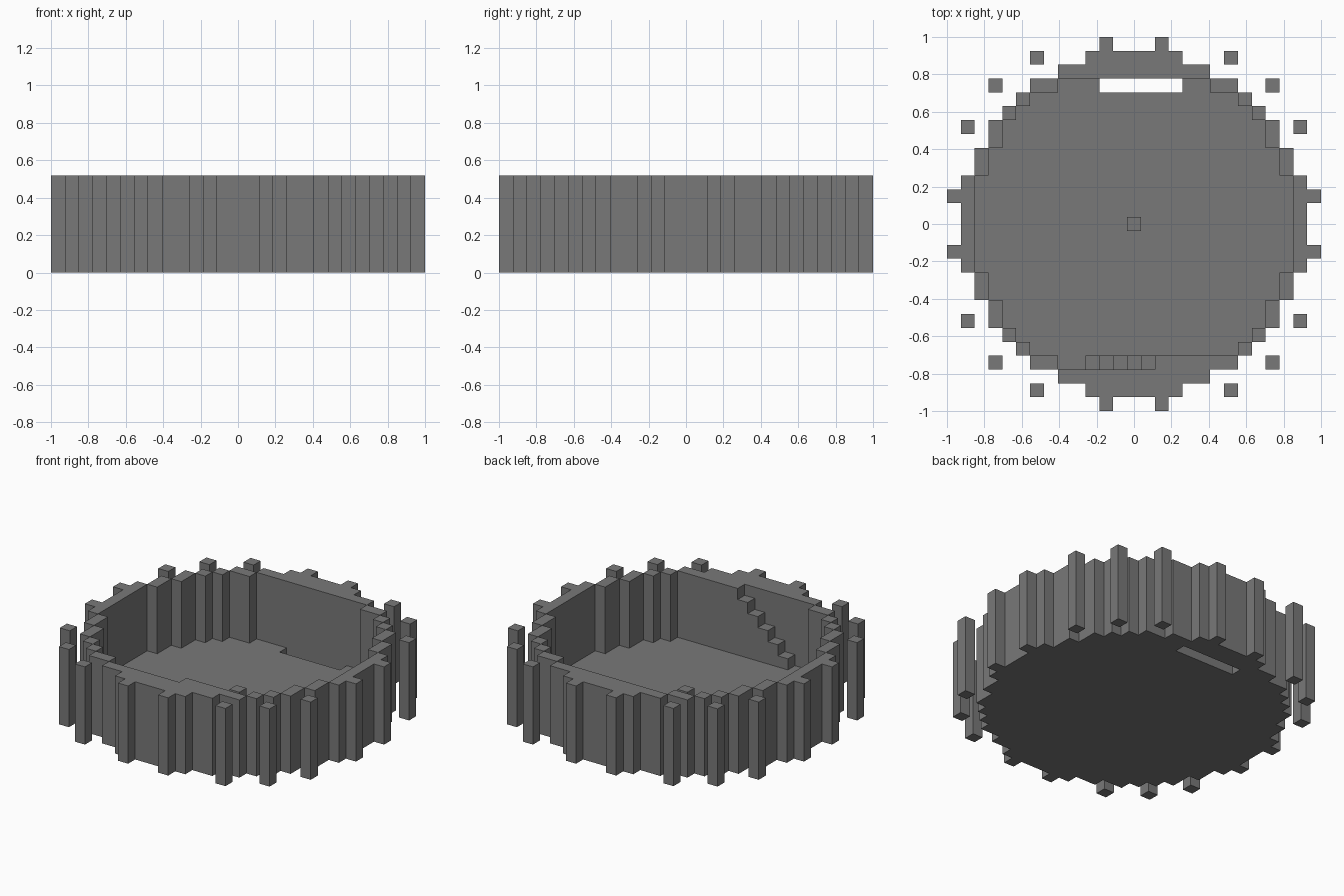
import bpy
import bmesh

cube = bpy.data.objects.get("Cube")
if cube:
    bpy.data.objects.remove(cube, do_unlink=True)

U = 2 / 27          # edge length of one block
WALL_H = 7          # wall height in blocks

stone = bpy.data.materials.new("stone_grey")
stone.use_nodes = True
GREY = (0.19, 0.19, 0.19, 1)
stone.diffuse_color = GREY
bsdf = next(n for n in stone.node_tree.nodes if n.type == 'BSDF_PRINCIPLED')
bsdf.inputs["Base Color"].default_value = GREY
bsdf.inputs["Roughness"].default_value = 0.9


def blocks(name, cells, bottom, top):
    """Extrude a set of grid cells from one block level up to another."""
    bm = bmesh.new()
    for i, j in sorted(cells):
        corners = [(-.5, -.5), (.5, -.5), (.5, .5), (-.5, .5)]
        bm.faces.new([bm.verts.new(((i + a) * U, (j + b) * U, bottom * U))
                      for a, b in corners])
    bmesh.ops.remove_doubles(bm, verts=bm.verts, dist=U / 100)
    base = bm.faces[:]
    ext = bmesh.ops.extrude_face_region(bm, geom=base, use_keep_orig=True)
    lifted = [v for v in ext["geom"] if isinstance(v, bmesh.types.BMVert)]
    bmesh.ops.translate(bm, verts=lifted, vec=(0, 0, (top - bottom) * U))
    bmesh.ops.recalc_face_normals(bm, faces=bm.faces)
    bmesh.ops.dissolve_limit(bm, angle_limit=0.01, verts=bm.verts, edges=bm.edges)
    mesh = bpy.data.meshes.new(name)
    bm.to_mesh(mesh)
    bm.free()
    mesh.materials.append(stone)
    obj = bpy.data.objects.new(name, mesh)
    bpy.context.collection.objects.link(obj)
    return obj


# Round footprint: half width of each row, from the middle outwards
half = [12, 12, 12, 12, 11, 11, 10, 10, 9, 8, 7, 5, 3]
disc = {(i, j) for j in range(-12, 13) for i in range(-half[abs(j)], half[abs(j)] + 1)}

# Ring wall: rim cells, doubled at the front and back
wall = {(i, j) for i, j in disc
        if abs(j) == 11
        or not {(i + 1, j), (i - 1, j), (i, j + 1), (i, j - 1)} <= disc}
landing = {(i, -10) for i in range(2, 6)}
wall |= landing
blocks("ring_wall", wall, 0, WALL_H)

# Floor with a slot along the back wall
slot = {(i, 10) for i in range(-2, 4)}
blocks("floor", disc - wall - slot, 0, 1)

# Staircase climbing the inside of the front wall to the landing
for step in range(5):
    blocks(f"stair_{step + 1}", {(step - 3, -10)}, 1, step + 2)

# Single block in the middle of the floor
blocks("centre_block", {(0, 0)}, 1, 2)

# Outer posts, mirrored into all four quadrants
n = 0
for px, py in [(2, 13), (7, 12), (10, 10), (12, 7), (13, 2)]:
    for sx in (-1, 1):
        for sy in (-1, 1):
            n += 1
            blocks(f"outer_post_{n}", {(px * sx, py * sy)}, 0, WALL_H)
